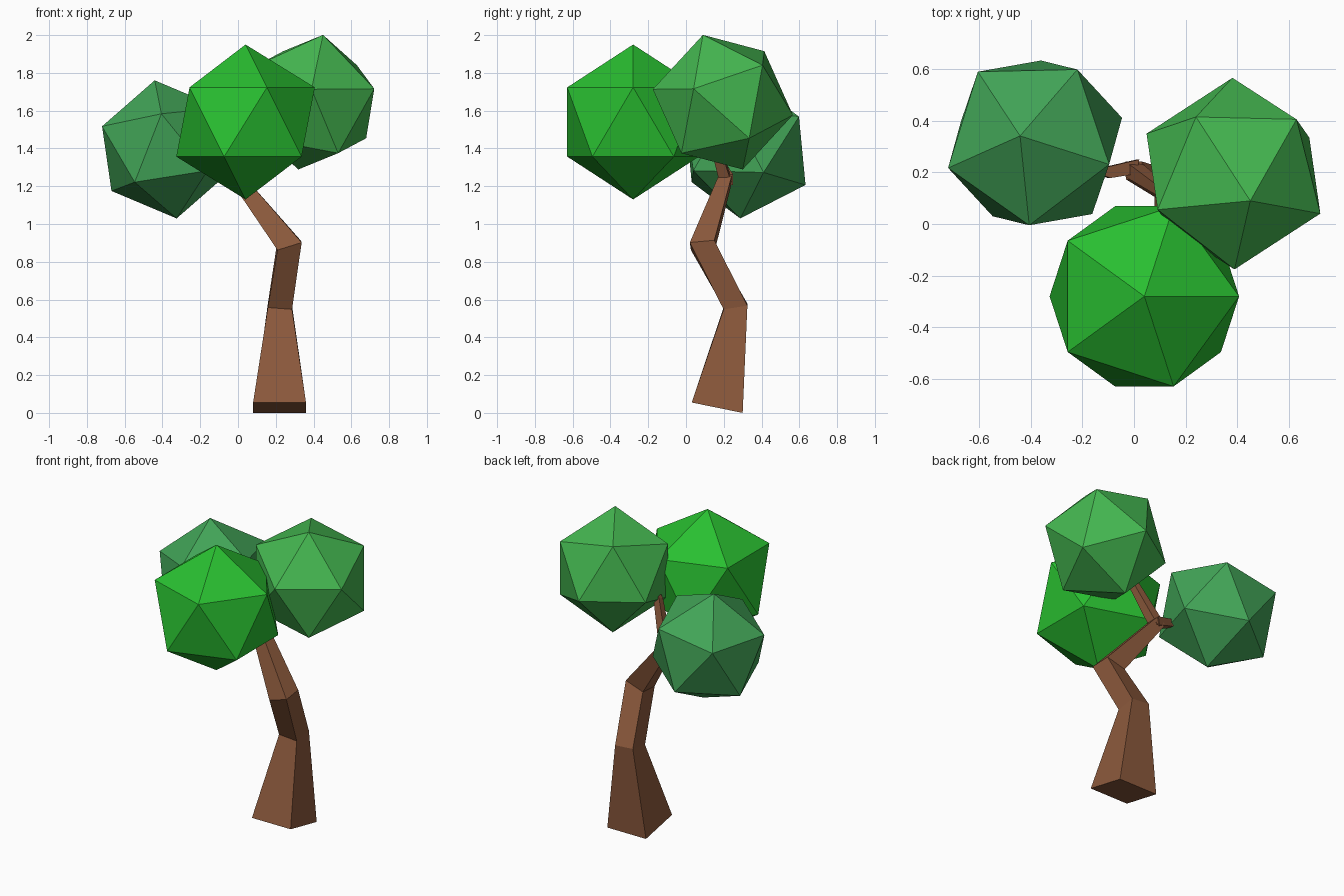
import bpy, bmesh
from mathutils import Vector, Matrix

if "Cube" in bpy.data.objects:
    bpy.data.objects.remove(bpy.data.objects["Cube"])


def material(name, rgb):
    m = bpy.data.materials.new(name)
    m.diffuse_color = (*rgb, 1)
    m.use_nodes = True
    m.node_tree.nodes["Principled BSDF"].inputs["Base Color"].default_value = m.diffuse_color
    return m


def finish(name, bm, mat):
    bmesh.ops.recalc_face_normals(bm, faces=bm.faces[:])
    mesh = bpy.data.meshes.new(name)
    bm.to_mesh(mesh)
    bm.free()
    mesh.materials.append(mat)
    obj = bpy.data.objects.new(name, mesh)
    bpy.context.collection.objects.link(obj)
    return obj


def loft(name, rings, mat):
    """Four-sided tube through rings of (centre, half width, half depth)."""
    bm = bmesh.new()
    loops = []
    for c, u, v in rings:
        c, u, v = Vector(c), Vector(u), Vector(v)
        loops.append([bm.verts.new(c + a * u + b * v)
                      for a, b in ((-1, -1), (1, -1), (1, 1), (-1, 1))])
    for lo, hi in zip(loops, loops[1:]):
        for i in range(4):
            j = (i + 1) % 4
            bm.faces.new((lo[i], lo[j], hi[j], hi[i]))
    bm.faces.new(loops[0])
    bm.faces.new(loops[-1])
    return finish(name, bm, mat)


def crown(name, centre, radius, top, ring, mat):
    """Icosahedron aimed by its top corner and one neighbouring corner."""
    z = Vector(top).normalized()
    x = Vector(ring)
    x = (x - x.dot(z) * z).normalized()
    y = z.cross(x)
    rot = Matrix((x, y, z)).transposed().to_4x4()
    bm = bmesh.new()
    bmesh.ops.create_icosphere(bm, subdivisions=1, radius=radius,
                               matrix=Matrix.Translation(centre) @ rot)
    return finish(name, bm, mat)


bark = material("bark", (0.26, 0.10, 0.045))

# Crooked tapering trunk
loft("trunk", [
    ((0.22, 0.165, 0.0275), (0.14, 0, 0), (0, 0.135, -0.0275)),
    ((0.222, 0.262, 0.563), (0.064, 0, -0.005), (0, 0.063, 0.01)),
    ((0.27, 0.088, 0.888), (0.064, -0.003, 0.02), (-0.003, 0.065, 0.006)),
    ((0.0, 0.207, 1.235), (0.03, 0, 0.02), (0, 0.035, 0)),
], bark)

# Two thin branches from the fork
loft("right_branch", [
    ((-0.005, 0.212, 1.22), (0.028, 0, -0.012), (0, 0.03, 0.006)),
    ((0.11, 0.13, 1.5), (0.02, 0, -0.009), (0, 0.02, 0.006)),
    ((0.2, 0.1, 1.6), (0.014, 0, -0.01), (0, 0.014, 0.005)),
], bark)
loft("left_branch", [
    ((0.01, 0.222, 1.235), (0.005, 0, 0.028), (0.006, 0.028, 0)),
    ((-0.1, 0.2, 1.28), (0.005, 0, 0.023), (-0.004, 0.022, 0)),
    ((-0.26, 0.25, 1.35), (0.005, 0, 0.014), (0.004, 0.014, 0)),
], bark)

# Three leaf masses
crown("front_leaves", (0.04, -0.28, 1.54), 0.41, (0, 0, 1), (1, 0, 0.5),
      material("bright_leaf", (0.022, 0.52, 0.03)))
crown("right_leaves", (0.385, 0.195, 1.645), 0.377,
      (0.065, -0.105, 0.355), (0.335, -0.155, 0.075),
      material("light_leaf", (0.058, 0.47, 0.08)))
crown("left_leaves", (-0.383, 0.314, 1.395), 0.371,
      (-0.058, 0.027, 0.365), (-0.022, -0.32, 0.185),
      material("cool_leaf", (0.054, 0.37, 0.095)))
